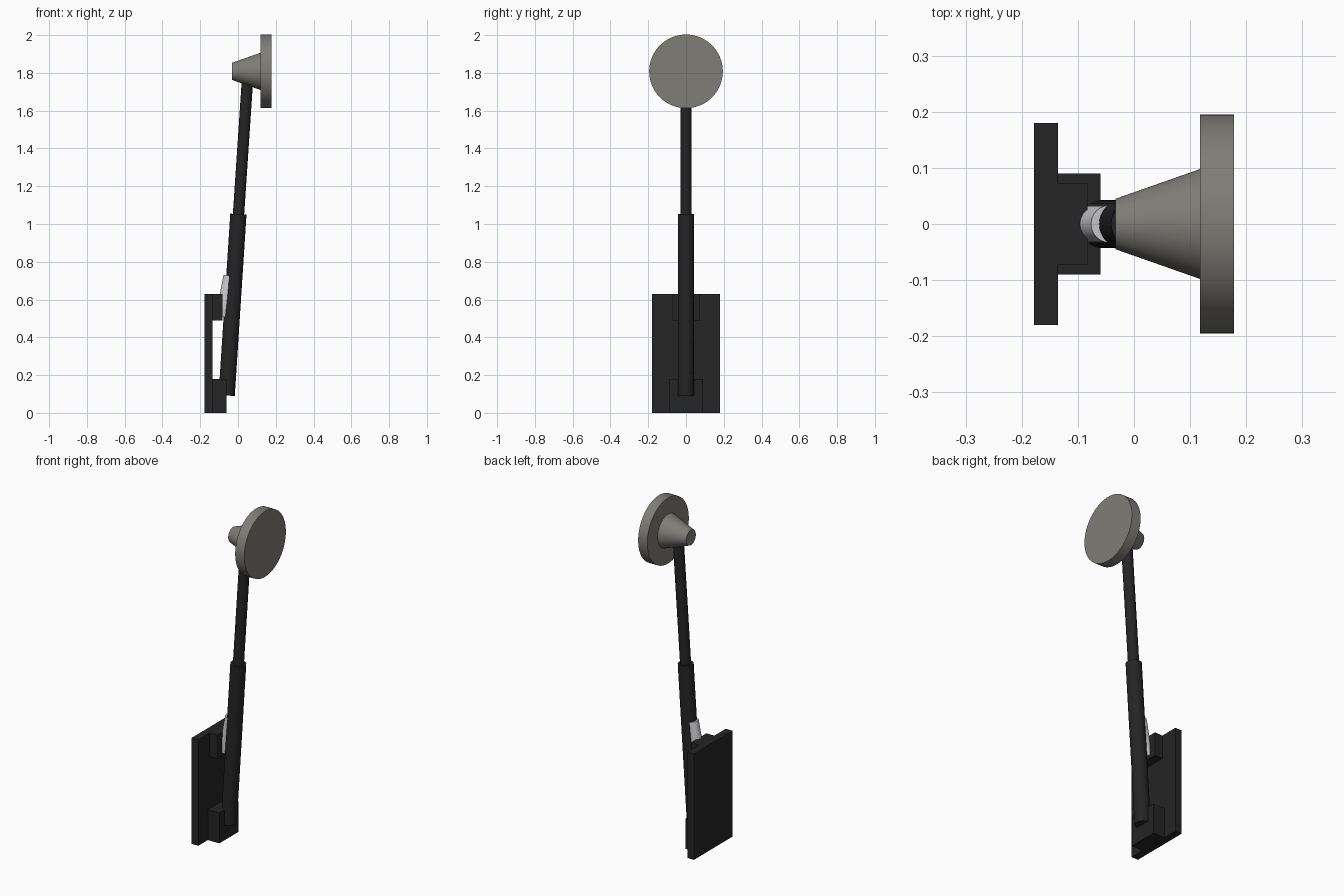
import bpy
import math
from mathutils import Vector

cube = bpy.data.objects.get("Cube")
if cube:
    bpy.data.objects.remove(cube, do_unlink=True)


def material(name, color):
    mat = bpy.data.materials.new(name)
    mat.use_nodes = True
    mat.diffuse_color = (*color, 1)
    mat.node_tree.nodes["Principled BSDF"].inputs["Base Color"].default_value = (*color, 1)
    return mat


black = material("black", (0.018, 0.018, 0.018))
warm_grey = material("warm grey", (0.21, 0.205, 0.185))
silver = material("silver", (0.62, 0.62, 0.64))


def box(name, low, high, mat):
    low, high = Vector(low), Vector(high)
    bpy.ops.mesh.primitive_cube_add(size=1, location=(low + high) / 2)
    obj = bpy.context.object
    obj.name = name
    obj.scale = high - low
    bpy.ops.object.transform_apply(location=False, rotation=False, scale=True)
    obj.data.materials.append(mat)


def rod(name, start, end, r_start, r_end, mat, sides=48):
    """Round bar or cone frustum between two points."""
    start, end = Vector(start), Vector(end)
    axis = end - start
    bpy.ops.mesh.primitive_cone_add(vertices=sides, radius1=r_start, radius2=r_end,
                                    depth=axis.length, location=(start + end) / 2)
    obj = bpy.context.object
    obj.name = name
    obj.rotation_euler = axis.to_track_quat('Z', 'Y').to_euler()
    obj.data.materials.append(mat)
    bpy.ops.object.shade_smooth_by_angle(angle=math.radians(30))


# Mounting bracket
box("back_plate", (-0.178, -0.18, 0), (-0.135, 0.18, 0.63), black)
box("lower_block", (-0.135, -0.09, 0), (-0.06, 0.09, 0.18), black)
box("upper_block", (-0.135, -0.073, 0.49), (-0.083, 0.073, 0.63), black)

# Leaning telescopic arm and its locking pin
rod("lower_tube", (-0.06, 0, 0.092), (0.002, 0, 1.052), 0.043, 0.043, black)
rod("upper_tube", (0.002, 0, 1.04), (0.052, 0, 1.79), 0.03, 0.03, black)
rod("locking_pin", (-0.086, 0, 0.51), (-0.044, 0, 0.725), 0.033, 0.033, silver)

# Round head with tapered neck
rod("head_cone", (-0.033, 0, 1.808), (0.118, 0, 1.808), 0.045, 0.098, warm_grey, 64)
rod("head_disc", (0.118, 0, 1.808), (0.178, 0, 1.808), 0.195, 0.195, warm_grey, 64)
